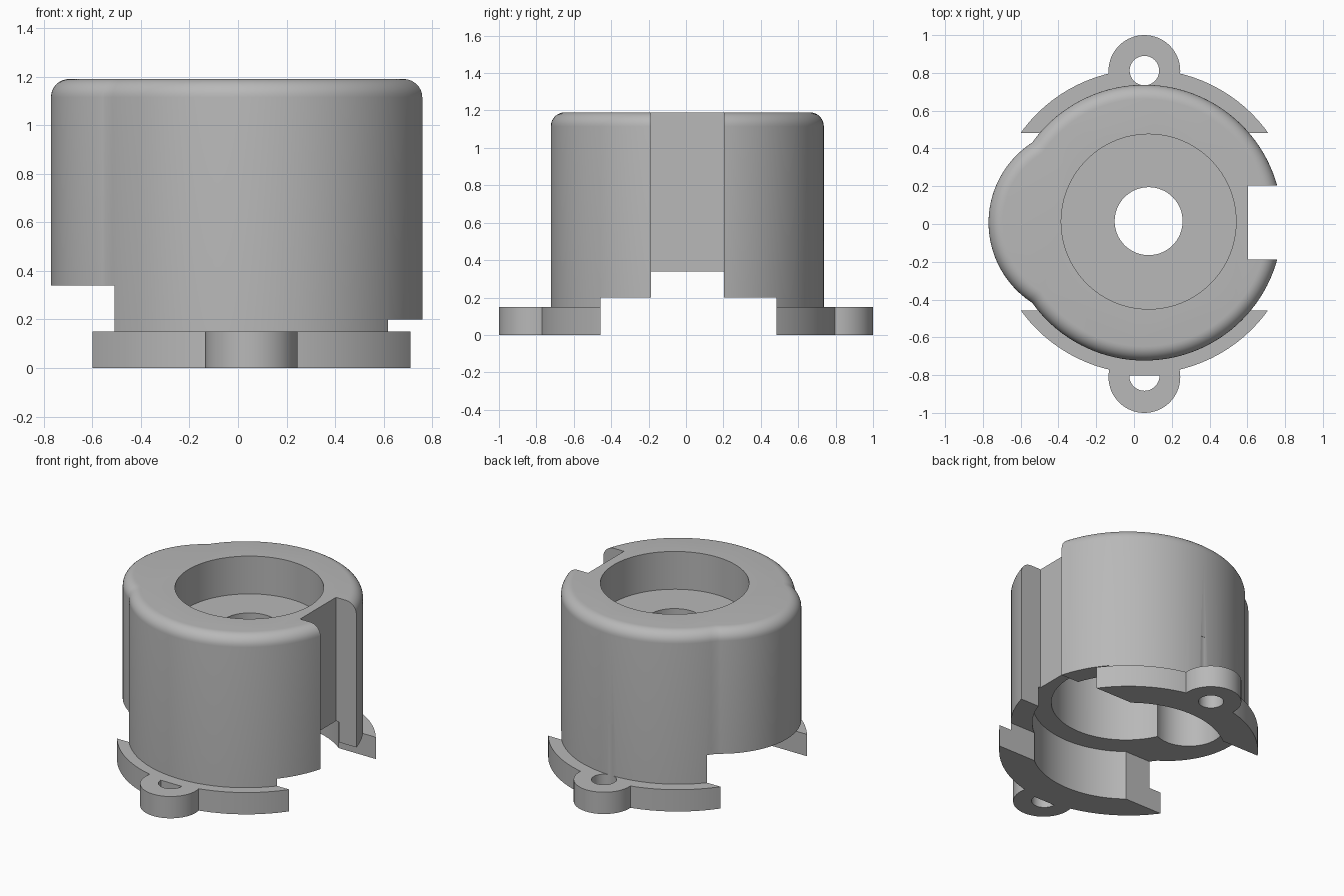
import bpy, bmesh, math

old = bpy.data.objects.get("Cube")
if old:
    bpy.data.objects.remove(old, do_unlink=True)

TOP = 1.19
CX, CY = 0.055, 0.007      # axis of the main barrel

grey = bpy.data.materials.new("plain_grey")
grey.use_nodes = True
tone = (0.48, 0.48, 0.48, 1)
grey.diffuse_color = tone
grey.node_tree.nodes["Principled BSDF"].inputs["Base Color"].default_value = tone


def loft(name, rings):
    """Solid from stacked rings of equal point count."""
    bm = bmesh.new()
    loops = [[bm.verts.new(p) for p in ring] for ring in rings]
    n = len(loops[0])
    for low, high in zip(loops, loops[1:]):
        for i in range(n):
            j = (i + 1) % n
            bm.faces.new((low[i], low[j], high[j], high[i]))
    bm.faces.new(loops[0][::-1])
    bm.faces.new(loops[-1])
    mesh = bpy.data.meshes.new(name)
    bm.to_mesh(mesh)
    bm.free()
    obj = bpy.data.objects.new(name, mesh)
    bpy.context.collection.objects.link(obj)
    mesh.materials.append(grey)
    return obj


def prism(name, outline, z0, z1):
    return loft(name, [[(x, y, z) for x, y in outline] for z in (z0, z1)])


def arc(cx, cy, r, a0, a1, n):
    return [(cx + r * math.cos(a0 + (a1 - a0) * i / n),
             cy + r * math.sin(a0 + (a1 - a0) * i / n)) for i in range(n)]


def disc(name, x, y, r, z0, z1, n=96):
    return prism(name, arc(x, y, r, 0, math.tau, n), z0, z1)


def box(name, x0, x1, y0, y1, z0, z1):
    return prism(name, [(x0, y0), (x1, y0), (x1, y1), (x0, y1)], z0, z1)


def lobed(cx, cy, r, dist, lobe_r):
    """Outline of a circle joined with a smaller circle on its -x side."""
    a = (dist ** 2 + r ** 2 - lobe_r ** 2) / (2 * dist)
    h = math.sqrt(r ** 2 - a ** 2)
    main = math.pi - math.atan2(h, a)
    lobe = math.atan2(h, dist - a)
    return (arc(cx, cy, r, -main, main, 96)
            + arc(cx - dist, cy, lobe_r, lobe, math.tau - lobe, 48))


def combine(target, tool, operation):
    mod = target.modifiers.new(operation.lower(), 'BOOLEAN')
    mod.operation = operation
    mod.solver = 'EXACT'
    mod.object = tool
    bpy.context.view_layer.objects.active = target
    bpy.ops.object.modifier_apply(modifier=mod.name)
    bpy.data.objects.remove(tool, do_unlink=True)


# Barrel with side lobe and rounded top rim
FILLET = 0.075
levels = [(0, 0)]
for i in range(9):
    t = math.pi / 2 * i / 8
    levels.append((TOP - FILLET * (1 - math.sin(t)), FILLET * (1 - math.cos(t))))
housing = loft("housing", [
    [(x, y, z) for x, y in lobed(CX, CY, 0.73 - d, 0.32, 0.505 - d)]
    for z, d in levels])

# Base flange and the two screw ears
combine(housing, disc("flange", CX, 0.013, 0.806, 0, 0.15), 'UNION')
for side in (1, -1):
    combine(housing, disc("ear", CX, side * 0.81, 0.19, 0, 0.15, 64), 'UNION')

# Material removed from the solid
cutters = [
    box("side_channel", -2, 2, -0.457, 0.483, -1, 0.2),
    box("lobe_undercut", -2, 0, -0.457, 0.483, -1, 0.34),
    box("side_notch", 0.603, 2, -0.187, 0.203, -1, 2),
    box("notch_undercut", 0.3, 2, -0.187, 0.203, -1, 0.34),
    disc("base_recess", CX, 0.013, 0.6, -1, 0.34),
    prism("inner_cavity", lobed(0.075, 0.012, 0.465, 0.51, 0.215), -1, 0.83),
    disc("top_well", 0.0775, 0.0125, 0.463, 0.93, 2),
    disc("centre_hole", 0.0775, 0.015, 0.18, -1, 2, 64),
    disc("back_screw_hole", CX, 0.812, 0.078, -1, 0.5, 48),
    prism("front_screw_hole",
          arc(CX, -0.803, 0.08, math.pi, math.tau, 24) + [(CX + 0.08, -0.803)], -1, 0.14999 + 0.1),
]
for cutter in cutters:
    combine(housing, cutter, 'DIFFERENCE')

# Smooth curved walls, crisp edges
bpy.ops.object.select_all(action='DESELECT')
housing.select_set(True)
bpy.context.view_layer.objects.active = housing
bpy.ops.object.shade_smooth_by_angle(angle=math.radians(25))
